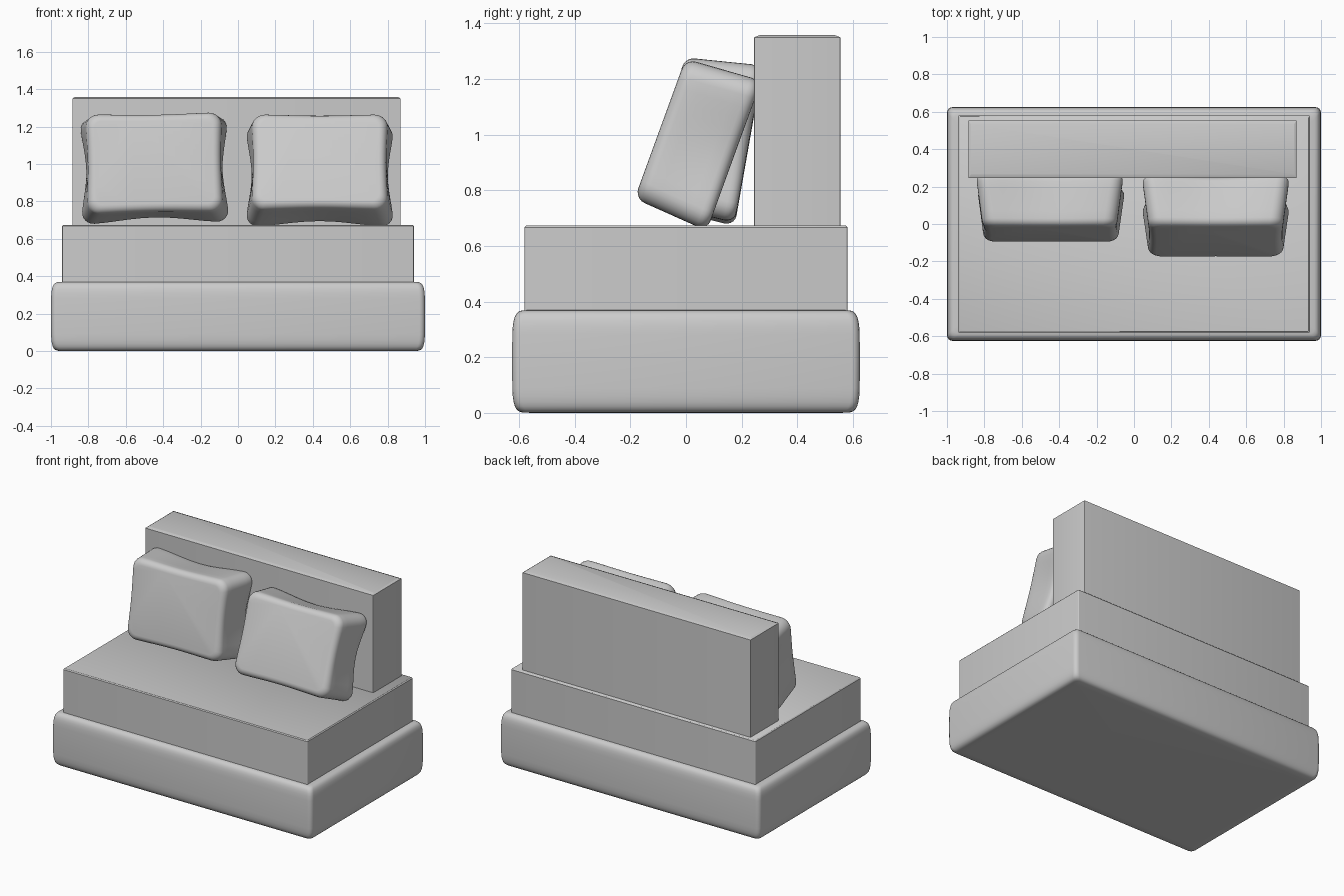
import bpy, bmesh, math
from mathutils import Matrix

if "Cube" in bpy.data.objects:
    bpy.data.objects.remove(bpy.data.objects["Cube"], do_unlink=True)

# Single upholstery colour
fabric = bpy.data.materials.new("light_grey_fabric")
fabric.use_nodes = True
fabric.diffuse_color = (0.6, 0.6, 0.6, 1)
fabric.node_tree.nodes["Principled BSDF"].inputs["Base Color"].default_value = (0.6, 0.6, 0.6, 1)


def ring(hx, hy, r, pinch=0.0, edge_steps=1, arc_steps=4):
    """Rounded rectangle outline, with its sides drawn in by pinch at mid length."""
    pts = []
    corners = [(1, 1), (-1, 1), (-1, -1), (1, -1)]
    for i, (sx, sy) in enumerate(corners):
        for k in range(arc_steps + 1):
            a = math.pi / 2 * (i + k / arc_steps)
            pts.append((sx * (hx - r) + r * math.cos(a), sy * (hy - r) + r * math.sin(a)))
        nx, ny = corners[(i + 1) % 4]
        x0, y0 = pts[-1]
        x1 = nx * (hx - r) if sx != nx else x0
        y1 = ny * (hy - r) if sy != ny else y0
        for k in range(1, edge_steps):
            t = k / edge_steps
            pts.append((x0 + (x1 - x0) * t, y0 + (y1 - y0) * t))
    wave = lambda t: 0.5 + 0.5 * math.cos(math.pi * t)
    return [(x * (1 - pinch / hx * wave(y / hy)), y * (1 - pinch / hy * wave(x / hx)))
            for x, y in pts]


def loft(name, layers, matrix, angle=40):
    """Skin a list of (outline, height) layers and cap both ends."""
    bm = bmesh.new()
    rows = [[bm.verts.new((x, y, z)) for x, y in pts] for pts, z in layers]
    n = len(rows[0])
    for a, b in zip(rows, rows[1:]):
        for i in range(n):
            j = (i + 1) % n
            bm.faces.new((a[i], a[j], b[j], b[i]))
    bm.faces.new(rows[0][::-1])
    bm.faces.new(rows[-1])
    bm.transform(matrix)
    bmesh.ops.recalc_face_normals(bm, faces=bm.faces)
    mesh = bpy.data.meshes.new(name)
    bm.to_mesh(mesh)
    bm.free()
    mesh.materials.append(fabric)
    ob = bpy.data.objects.new(name, mesh)
    bpy.context.collection.objects.link(ob)
    bpy.ops.object.select_all(action='DESELECT')
    ob.select_set(True)
    bpy.context.view_layer.objects.active = ob
    bpy.ops.object.shade_smooth_by_angle(angle=math.radians(angle))
    return ob


# Base: softly bulging slab
half = 0.185
base_layers = []
for k in range(-8, 9):
    s = math.sin(math.pi / 2 * k / 8)
    c = math.cos(math.pi / 2 * k / 8)
    z = half * math.copysign(abs(s) ** 0.4, s)
    inset = 0.075 * (1 - c ** 0.4) if abs(k) < 8 else 0.075
    base_layers.append((ring(1 - inset, 0.625 - inset, 0.03), z))
loft("base", base_layers, Matrix.Translation((0, 0, half)))

# Seat: crisp block with a fine edge
loft("seat", [(ring(0.94, 0.58, 0.006), 0.34),
              (ring(0.94, 0.58, 0.006), 0.667),
              (ring(0.934, 0.574, 0.004), 0.673)], Matrix())

# Backrest: upright slab, slightly eased along the top
loft("backrest", [(ring(0.877, 0.155, 0.003), 0.65),
                  (ring(0.877, 0.155, 0.003), 1.35),
                  (ring(0.865, 0.135, 0.003), 1.358)],
     Matrix.Translation((-0.008, 0.4, 0)))


def cushion(name, centre, tilt, roll):
    """Padded cushion with a flat front and a wider back with pinched sides."""
    depth, soft, steps = 0.142, 0.04, 5
    layers = []

    def layer(t, inset):
        # t runs from the back (-1) to the front (+1)
        f = (1 - t) / 2
        pts = ring(0.358 + 0.042 * f - inset, 0.268 + 0.022 * f - inset,
                   0.07 - inset * 0.8, 0.004 + 0.03 * f, 10, 6)
        layers.append((pts, t * depth))

    for k in range(steps + 1):
        a = math.pi / 2 * k / steps
        layer(-1 + soft / depth * (1 - math.sin(a)), soft * (1 - math.cos(a)))
    layers.reverse()
    for k in range(1, 5):
        layer(-1 + soft / depth + (2 - 2 * soft / depth) * k / 5, 0)
    for k in range(steps + 1):
        a = math.pi / 2 * k / steps
        layer(1 - soft / depth * (1 - math.sin(a)), soft * (1 - math.cos(a)))
    matrix = (Matrix.Translation(centre)
              @ Matrix.Rotation(math.radians(roll), 4, 'Y')
              @ Matrix.Rotation(math.radians(90 - tilt), 4, 'X'))
    loft(name, layers, matrix)


# Cushions leaning on the backrest
cushion("left_cushion", (0.437, 0.04, 0.973), 20, 0)
cushion("right_cushion", (-0.447, 0.085, 0.985), 10, -1)
